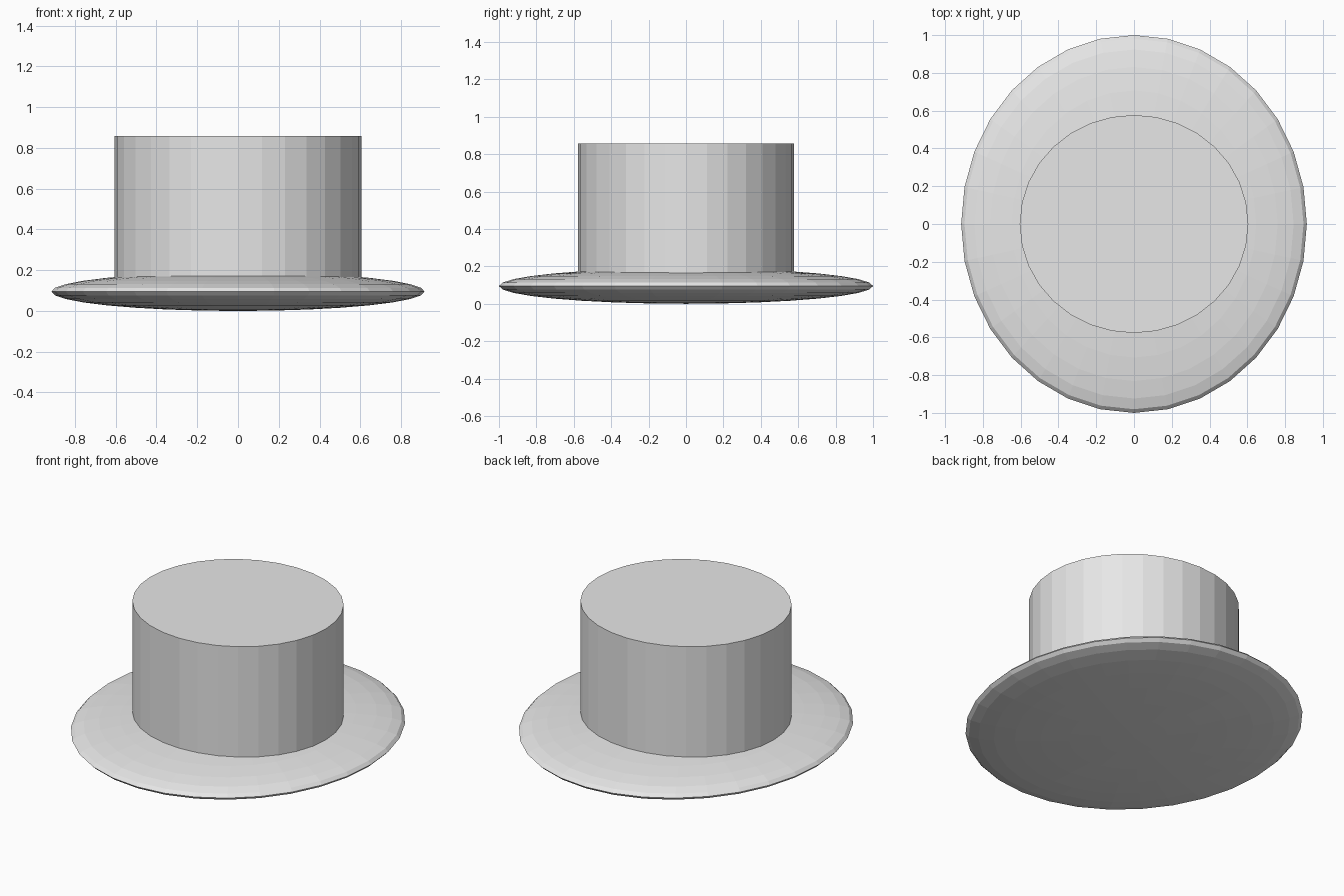
import bpy

if "Cube" in bpy.data.objects:
    bpy.data.objects.remove(bpy.data.objects["Cube"])

grey = bpy.data.materials.new("light grey")
grey.diffuse_color = (0.8, 0.8, 0.8, 1)
grey.use_nodes = True
grey.node_tree.nodes["Principled BSDF"].inputs["Base Color"].default_value = grey.diffuse_color


def finish(name, scale):
    ob = bpy.context.object
    ob.name = name
    ob.scale = scale
    bpy.ops.object.transform_apply(location=False, rotation=False, scale=True)
    ob.data.materials.append(grey)
    bpy.ops.object.shade_flat()


# Brim: flattened oval sphere
bpy.ops.mesh.primitive_uv_sphere_add(segments=32, ring_count=16, radius=1,
                                     location=(0, 0, 0.095))
finish("brim", (0.915, 1.0, 0.095))

# Crown: slightly oval cylinder rising from inside the brim
base, top = 0.1, 0.857
bpy.ops.mesh.primitive_cylinder_add(vertices=32, radius=1, depth=top - base,
                                    location=(0, 0, (base + top) / 2))
finish("crown", (0.605, 0.577, 1))
